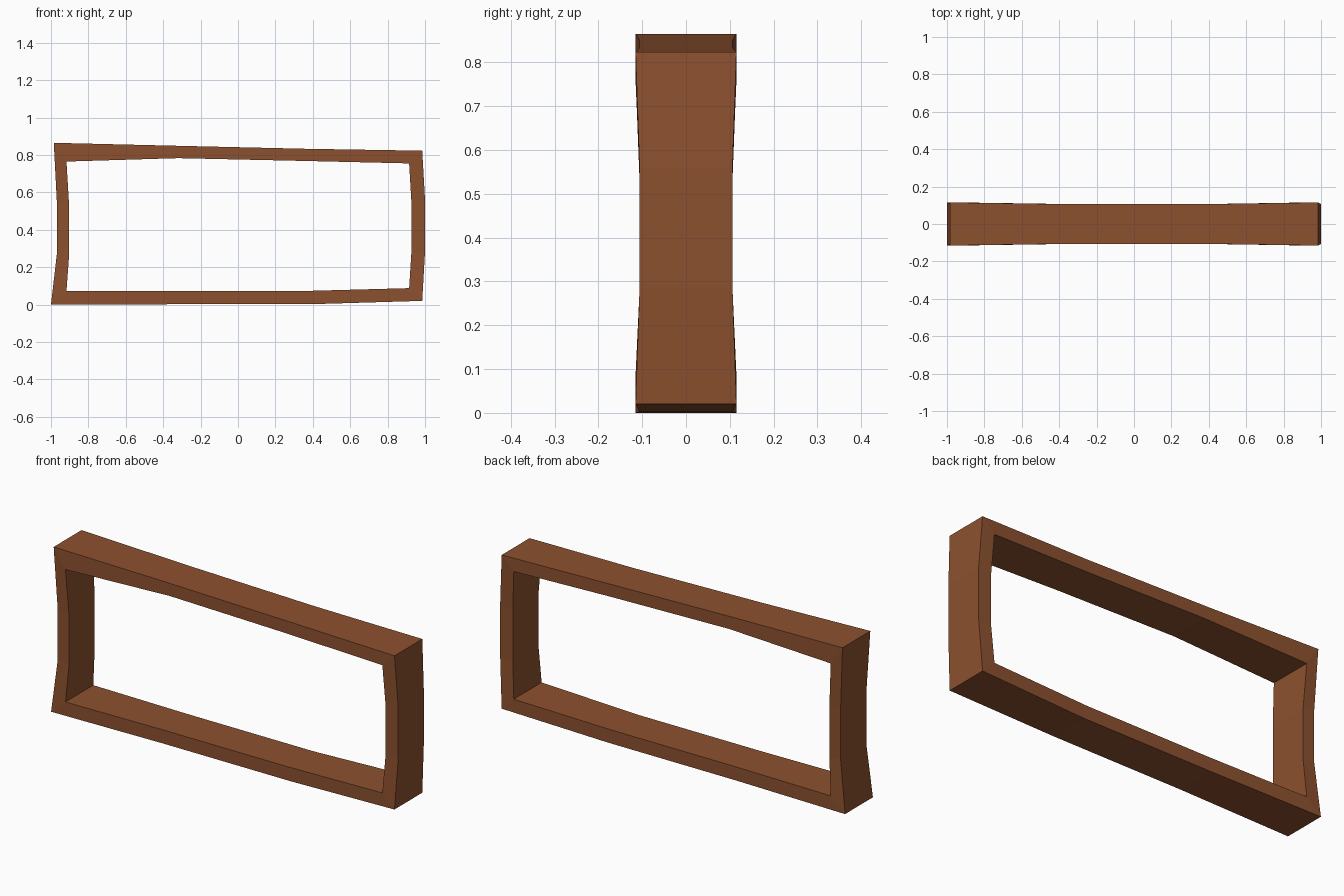
import bpy, bmesh

if "Cube" in bpy.data.objects:
    bpy.data.objects.remove(bpy.data.objects["Cube"])

# Hand-cut outlines (x, z), clockwise from top left; every third point is a corner
outer = [(-0.985, 0.865), (-0.36, 0.85), (0.37, 0.833),
         (0.985, 0.823), (1.0, 0.56), (1.0, 0.285),
         (0.985, 0.02), (0.38, 0.002), (-0.36, 0.002),
         (-1.0, 0.0), (-0.968, 0.275), (-0.968, 0.54)]
inner = [(-0.917, 0.765), (-0.32, 0.783), (0.36, 0.768),
         (0.915, 0.755), (0.927, 0.55), (0.927, 0.28),
         (0.915, 0.088), (0.36, 0.073), (-0.36, 0.073),
         (-0.917, 0.073), (-0.903, 0.265), (-0.903, 0.53)]
CORNER_DEPTH, MIDDLE_DEPTH = 0.115, 0.106

wood = bpy.data.materials.new("brown wood")
wood.diffuse_color = (0.265, 0.082, 0.028, 1)
wood.use_nodes = True
wood.node_tree.nodes["Principled BSDF"].inputs["Base Color"].default_value = wood.diffuse_color

bm = bmesh.new()


def ring(outline, side):
    """One outline, pushed to the front (-1) or back (+1), thinner mid-beam."""
    return [bm.verts.new((x, side * (MIDDLE_DEPTH if i % 3 else CORNER_DEPTH), z))
            for i, (x, z) in enumerate(outline)]


# Four rings around the beam section, bridged into a closed frame
rings = [ring(outer, -1), ring(outer, 1), ring(inner, 1), ring(inner, -1)]
for k in range(4):
    a, b = rings[k], rings[(k + 1) % 4]
    for i in range(12):
        j = (i + 1) % 12
        bm.faces.new((a[i], a[j], b[j], b[i]))
bmesh.ops.recalc_face_normals(bm, faces=bm.faces)

mesh = bpy.data.meshes.new("wooden_frame")
bm.to_mesh(mesh)
bm.free()
mesh.materials.append(wood)
frame = bpy.data.objects.new("wooden_frame", mesh)
bpy.context.collection.objects.link(frame)
